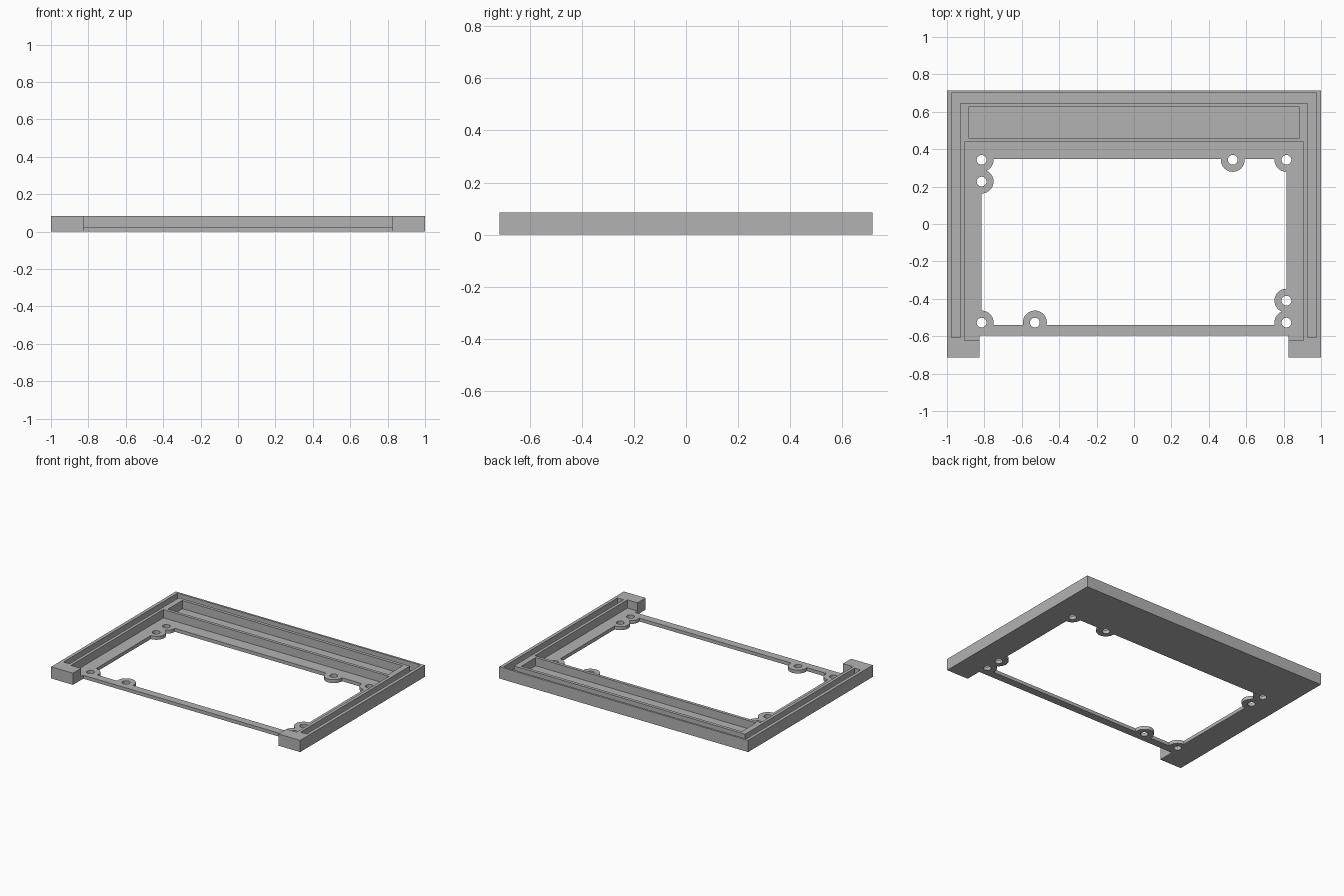
import bpy
import bmesh

if "Cube" in bpy.data.objects:
    bpy.data.objects.remove(bpy.data.objects["Cube"], do_unlink=True)

HEIGHT, FLOOR = 0.085, 0.025
SIDE, BACK, FRONT = 1.0, 0.715, -0.715
ABOVE, BELOW = 0.2, -0.1

grey = bpy.data.materials.new("plain grey")
grey.use_nodes = True
colour = (0.45, 0.45, 0.45, 1)
grey.diffuse_color = colour
grey.node_tree.nodes["Principled BSDF"].inputs["Base Color"].default_value = colour


def prism(name, outline, low, high):
    """Extrude a flat outline straight up."""
    bm = bmesh.new()
    face = bm.faces.new([bm.verts.new((x, y, low)) for x, y in outline])
    top = bmesh.ops.extrude_face_region(bm, geom=[face])["geom"]
    verts = [v for v in top if isinstance(v, bmesh.types.BMVert)]
    bmesh.ops.translate(bm, verts=verts, vec=(0, 0, high - low))
    bmesh.ops.recalc_face_normals(bm, faces=bm.faces)
    mesh = bpy.data.meshes.new(name)
    bm.to_mesh(mesh)
    bm.free()
    mesh.materials.append(grey)
    obj = bpy.data.objects.new(name, mesh)
    bpy.context.collection.objects.link(obj)
    return obj


def block(name, half_width, front, back, low, high):
    w = half_width
    return prism(name, [(-w, front), (w, front), (w, back), (-w, back)], low, high)


def cylinder(name, x, y, radius):
    bpy.ops.mesh.primitive_cylinder_add(vertices=40, radius=radius, depth=1, location=(x, y, 0))
    obj = bpy.context.object
    obj.name = name
    return obj


def cut(target, cutter):
    """Subtract the cutter and discard it."""
    mod = target.modifiers.new("cut", "BOOLEAN")
    mod.operation, mod.solver, mod.object = "DIFFERENCE", "EXACT", cutter
    bpy.context.view_layer.objects.active = target
    bpy.ops.object.modifier_apply(modifier=mod.name)
    bpy.data.objects.remove(cutter, do_unlink=True)


def mirrored(half):
    return half + [(-x, y) for x, y in reversed(half)]


# Tray body with two front feet either side of a notch
notch_x, notch_y = 0.825, -0.597
tray = prism("tray_frame", mirrored([(notch_x, notch_y), (notch_x, FRONT),
                                     (SIDE, FRONT), (SIDE, BACK)]), 0, HEIGHT)

# Wide recess, rear pocket and the U-shaped groove near the rim
cut(tray, block("recess", 0.906, -0.622, 0.438, FLOOR, ABOVE))
cut(tray, block("rear_pocket", 0.885, 0.46, 0.625, FLOOR, ABOVE))
outer, inner, end = 0.976, 0.928, -0.608
cut(tray, prism("groove", mirrored([(inner, 0.648), (inner, end),
                                    (outer, end), (outer, 0.7)]), FLOOR, ABOVE))

# Window opening that leaves the round screw bosses standing
edge, rear, fore = 0.815, 0.343, -0.527
bosses = [(-edge, rear), (-edge, 0.227), (0.528, rear), (edge, rear),
          (edge, -0.41), (edge, fore), (-edge, fore), (-0.53, fore)]
window = block("window", edge, -0.54, 0.347, BELOW, ABOVE)
for x, y in bosses:
    cut(window, cylinder("boss", x, y, 0.064))
cut(tray, window)

# Screw holes
for x, y in bosses:
    cut(tray, cylinder("screw_hole", x, y, 0.026))

# Smooth round walls, crisp edges
bpy.ops.object.select_all(action="DESELECT")
tray.select_set(True)
bpy.context.view_layer.objects.active = tray
bpy.ops.object.shade_smooth_by_angle()
tray.data.materials.clear()
tray.data.materials.append(grey)
for poly in tray.data.polygons:
    poly.material_index = 0
